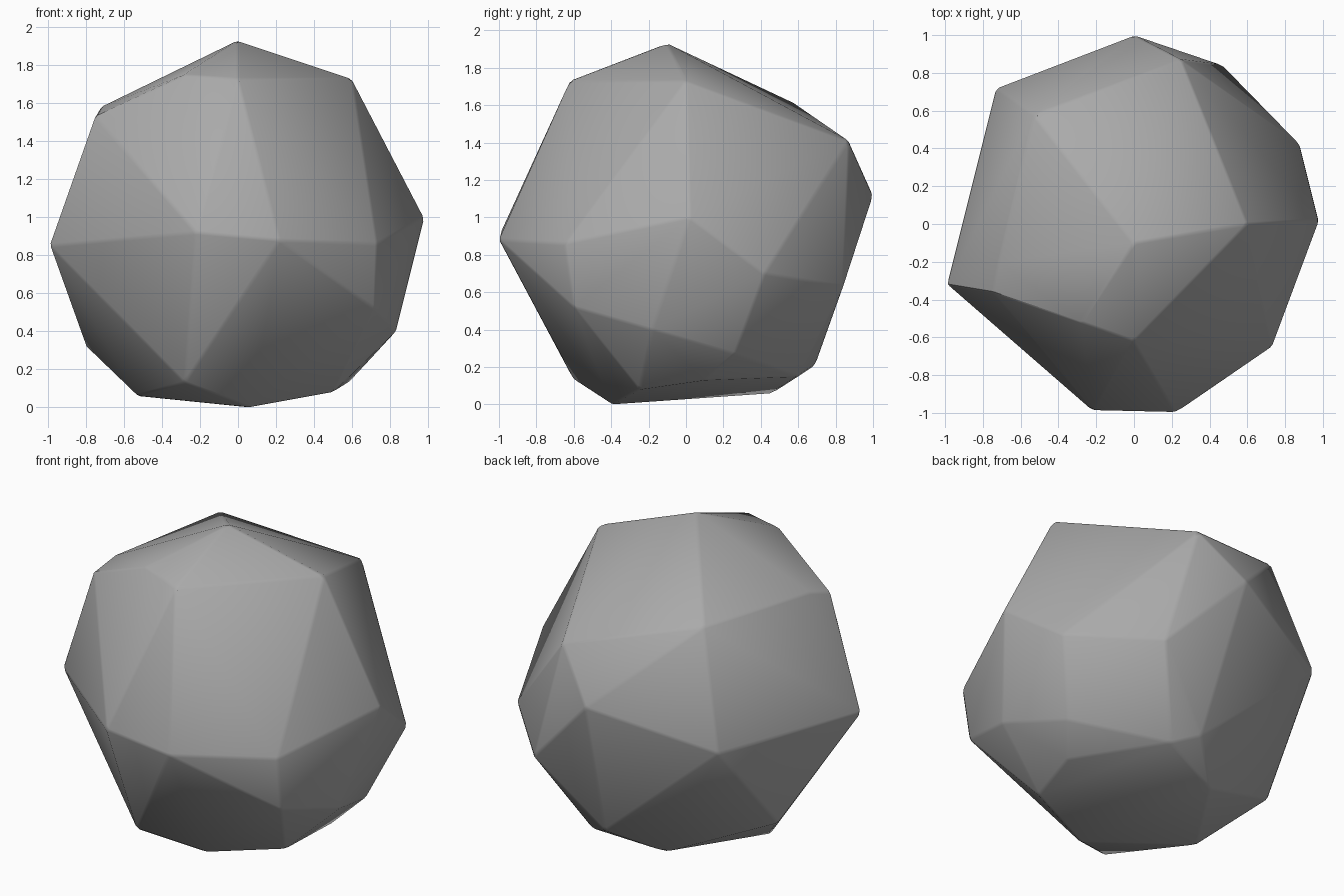
import bpy
import bmesh
from math import radians
from mathutils import Vector

cube = bpy.data.objects.get("Cube")
if cube:
    bpy.data.objects.remove(cube, do_unlink=True)


def make_material(name, color):
    """Create one flat matte colour."""
    material = bpy.data.materials.new(name)
    material.use_nodes = True
    material.diffuse_color = color
    shader = material.node_tree.nodes["Principled BSDF"]
    shader.inputs["Base Color"].default_value = color
    shader.inputs["Roughness"].default_value = 0.9
    return material


# Corners of the chiselled boulder, tier by tier
crown = [
    (0, -.1, 1.93), (.6, 0, 1.73), (0, -.62, 1.73), (-.28, -.52, 1.75),
    (-.72, -.2, 1.58), (-.75, -.36, 1.53), (-.53, .58, 1.61), (.25, .87, 1.41),
]
waist = [
    (.98, .02, 1), (.73, -.65, .86), (.22, -1, .88), (-.22, -.99, .92),
    (-.99, -.32, .85), (-.73, .72, .92), (0, 1, 1.12), (.47, .84, .63),
    (.88, .42, .7), (.72, -.6, .52),
]
foot = [
    (.83, -.18, .4), (.71, .26, .27), (.58, .1, .13), (.5, -.25, .08),
    (.06, -.4, 0), (-.28, -.6, .13), (-.53, -.08, .06), (-.8, .23, .32),
    (-.18, .46, .06), (.08, .69, .21), (.23, .6, .15),
]


def build_boulder(name, corners, material):
    """Wrap the corners in a hull and merge nearly flat facets."""
    bm = bmesh.new()
    for corner in corners:
        bm.verts.new(Vector(corner))
    hull = bmesh.ops.convex_hull(bm, input=bm.verts[:])
    loose = {v for v in hull["geom_interior"] + hull["geom_unused"]
             if isinstance(v, bmesh.types.BMVert)}
    bmesh.ops.delete(bm, geom=list(loose), context="VERTS")
    bmesh.ops.dissolve_limit(bm, angle_limit=radians(4),
                             verts=bm.verts[:], edges=bm.edges[:])
    bmesh.ops.recalc_face_normals(bm, faces=bm.faces[:])
    mesh = bpy.data.meshes.new(name)
    bm.to_mesh(mesh)
    bm.free()
    mesh.materials.append(material)
    boulder = bpy.data.objects.new(name, mesh)
    bpy.context.collection.objects.link(boulder)
    return boulder


stone_grey = make_material("stone grey", (.4, .4, .4, 1))
boulder = build_boulder("boulder", crown + waist + foot, stone_grey)

# Slightly worn edges between the facets
worn_edges = boulder.modifiers.new("worn edges", "BEVEL")
worn_edges.width = .012
worn_edges.segments = 1
worn_edges.limit_method = "ANGLE"
worn_edges.angle_limit = radians(14)

# Soft shading on the gentle creases, crisp on the steep ones
bpy.ops.object.select_all(action="DESELECT")
boulder.select_set(True)
bpy.context.view_layer.objects.active = boulder
bpy.ops.object.modifier_apply(modifier=worn_edges.name)
bpy.ops.object.shade_smooth_by_angle(angle=radians(30))
